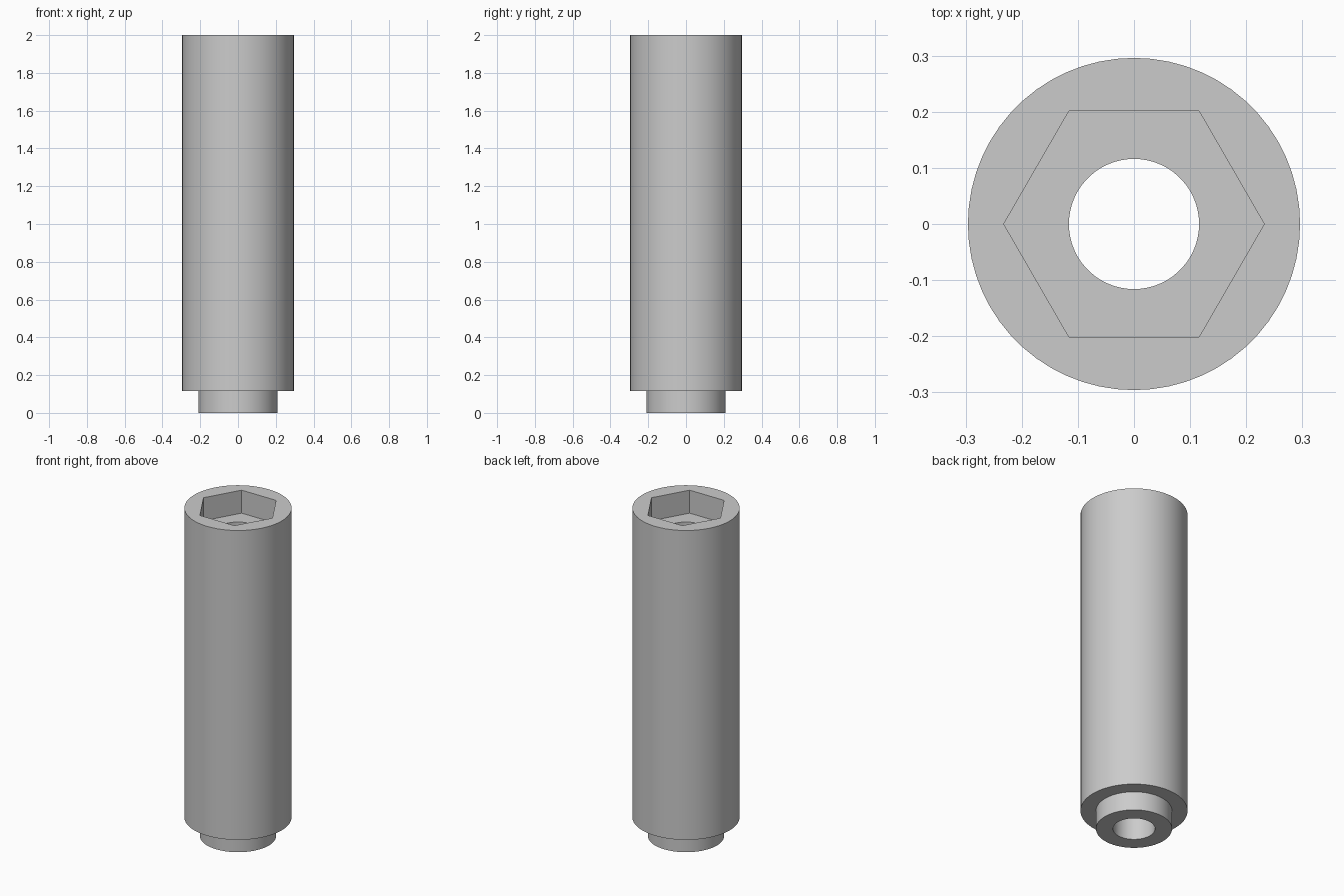
import bpy, bmesh
from math import sin, cos, pi, radians

SIDES = 60  # multiple of six, so hexagon corners land on the rings

cube = bpy.data.objects.get("Cube")
if cube:
    bpy.data.objects.remove(cube, do_unlink=True)

grey = bpy.data.materials.new("matte grey")
grey.use_nodes = True
COLOUR = (0.6, 0.6, 0.6, 1)
grey.diffuse_color = COLOUR
grey.node_tree.nodes["Principled BSDF"].inputs["Base Color"].default_value = COLOUR


def circle(radius):
    return lambda a: radius


def hexagon(apothem):
    return lambda a: apothem / cos((a % (pi / 3)) - pi / 6)


def ring(bm, shape, z):
    verts = []
    for i in range(SIDES):
        a = 2 * pi * i / SIDES
        r = shape(a)
        verts.append(bm.verts.new((r * cos(a), r * sin(a), z)))
    return verts


# Closed cross-section: boss, outer wall, hex socket, through bore
bore, boss, wall, socket = circle(0.116), circle(0.21), circle(0.296), hexagon(0.201)
SHOULDER, FLOOR, TOP = 0.115, 1.86, 2.0
profile = [(bore, 0), (boss, 0), (boss, SHOULDER), (wall, SHOULDER),
           (wall, TOP), (socket, TOP), (socket, FLOOR), (bore, FLOOR)]

bm = bmesh.new()
rings = [ring(bm, shape, z) for shape, z in profile]
for k, lower in enumerate(rings):
    upper = rings[(k + 1) % len(rings)]
    for i in range(SIDES):
        j = (i + 1) % SIDES
        bm.faces.new((lower[i], lower[j], upper[j], upper[i]))
bmesh.ops.recalc_face_normals(bm, faces=bm.faces)

mesh = bpy.data.meshes.new("socket_spacer")
bm.to_mesh(mesh)
bm.free()
mesh.materials.append(grey)
spacer = bpy.data.objects.new("socket_spacer", mesh)
bpy.context.collection.objects.link(spacer)

# Smooth round walls, crisp rims
bpy.ops.object.select_all(action="DESELECT")
spacer.select_set(True)
bpy.context.view_layer.objects.active = spacer
bpy.ops.object.shade_smooth_by_angle(angle=radians(30))
